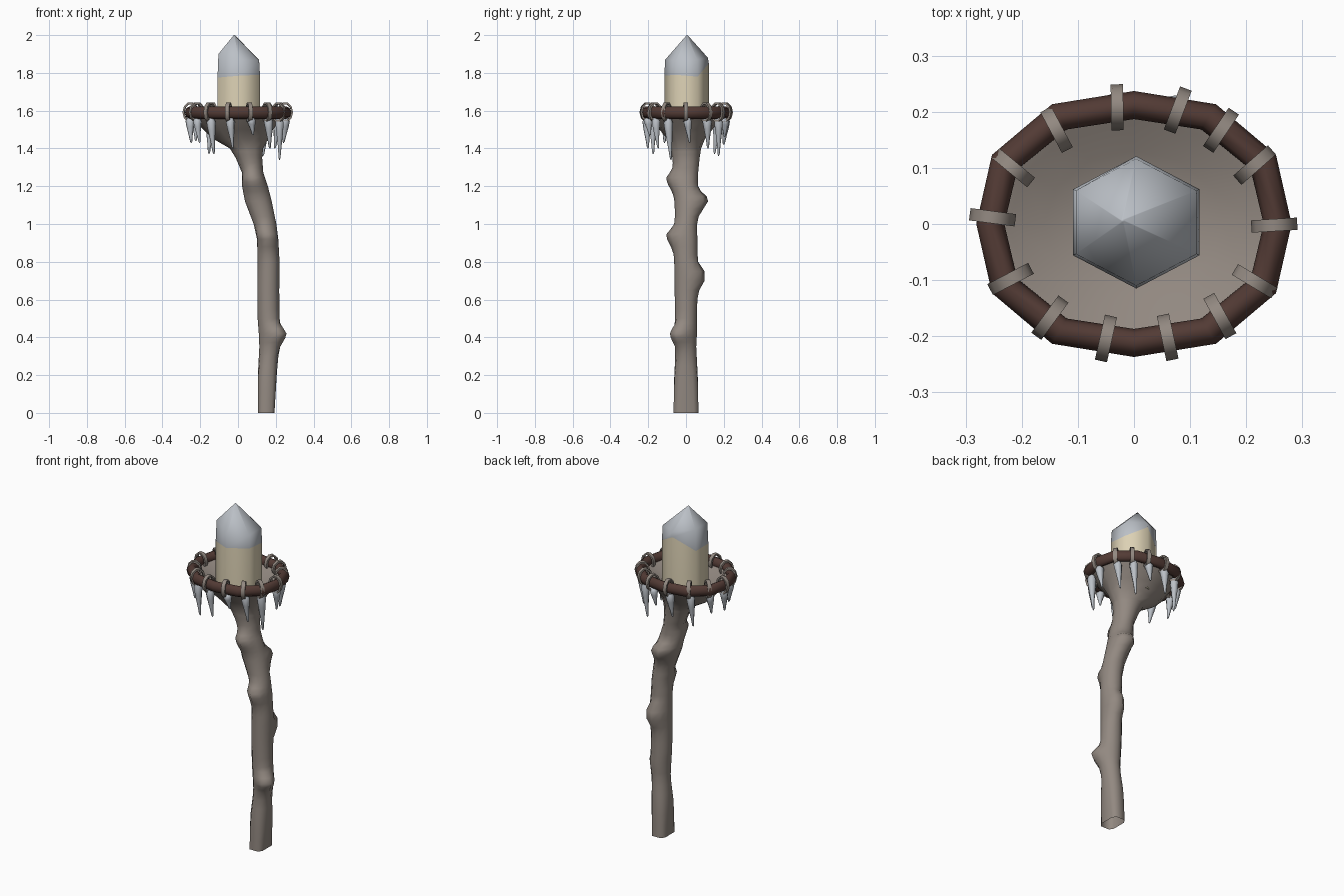
import bpy, bmesh, math, random
from mathutils import Vector, Matrix

if "Cube" in bpy.data.objects:
    bpy.data.objects.remove(bpy.data.objects["Cube"])

random.seed(4)


def material(name, rgb):
    m = bpy.data.materials.new(name)
    m.diffuse_color = (*rgb, 1)
    m.use_nodes = True
    m.node_tree.nodes["Principled BSDF"].inputs["Base Color"].default_value = m.diffuse_color
    return m


WOOD = material("grey wood", (0.29, 0.25, 0.22))
BROWN = material("dark brown", (0.085, 0.043, 0.035))
CREAM = material("cream", (0.72, 0.64, 0.46))
SILVER = material("pale grey crystal", (0.50, 0.53, 0.57))


def loft(name, rings, mats, angle=60, cap_start=False, cap_end=False, closed=False, rule=None):
    """Skin a list of equal-length point rings."""
    bm = bmesh.new()
    vs = [[bm.verts.new(p) for p in r] for r in rings]
    n = len(vs[0])
    pairs = list(zip(range(len(vs) - 1), range(1, len(vs))))
    if closed:
        pairs.append((len(vs) - 1, 0))
    for a, b in pairs:
        for i in range(n):
            j = (i + 1) % n
            f = bm.faces.new((vs[a][i], vs[a][j], vs[b][j], vs[b][i]))
            f.material_index = rule(a) if rule else 0
    if cap_start:
        bm.faces.new(vs[0][::-1])
    if cap_end:
        f = bm.faces.new(vs[-1])
        f.material_index = len(mats) - 1
    bmesh.ops.remove_doubles(bm, verts=bm.verts, dist=1e-5)
    bmesh.ops.recalc_face_normals(bm, faces=bm.faces)
    me = bpy.data.meshes.new(name)
    bm.to_mesh(me)
    bm.free()
    for m in mats:
        me.materials.append(m)
    ob = bpy.data.objects.new(name, me)
    bpy.context.collection.objects.link(ob)
    bpy.ops.object.select_all(action='DESELECT')
    ob.select_set(True)
    bpy.context.view_layer.objects.active = ob
    bpy.ops.object.shade_smooth_by_angle(angle=math.radians(angle))
    return ob


# Gnarled shaft flaring into a bowl: height, centre x, half width, half depth
profile = [(0, .15, .043, .066), (.2, .155, .05, .062), (.35, .165, .052, .054),
           (.42, .166, .056, .058), (.5, .162, .058, .058), (.65, .160, .058, .06),
           (.8, .162, .058, .062), (.92, .157, .056, .06), (1.0, .143, .06, .058),
           (1.12, .107, .07, .06), (1.2, .090, .068, .062), (1.27, .078, .056, .064),
           (1.35, .058, .07, .072), (1.4, .045, .088, .08), (1.45, .015, .145, .1),
           (1.5, 0, .185, .14), (1.55, 0, .225, .185), (1.585, 0, .25, .208),
           (1.575, 0, .225, .185), (1.545, 0, .16, .13), (1.525, 0, .06, .06)]
# Knots: height, direction, size
knots = [(.42, -40, .052), (.73, 80, .05), (.94, -90, .045), (1.13, 80, .062), (1.24, -95, .042)]

rows = []
for p, q in zip(profile, profile[1:]):
    steps = 3 if q[0] < 1.41 and q[0] > p[0] else 1
    rows += [tuple(a + (b - a) * k / steps for a, b in zip(p, q)) for k in range(steps)]
rows.append(profile[-1])
rings = []
for z, cx, hx, hy in rows:
    ring = []
    for i in range(12):
        a = math.radians(30 * i)
        # boxy foot, rounder above
        box = 1 + .3 * max(0, 1 - z / .3)
        x = max(-hx, min(hx, hx * box * math.cos(a)))
        y = max(-hy, min(hy, hy * box * math.sin(a)))
        for kz, kd, amp in knots:
            d = (a - math.radians(kd) + math.pi) % (2 * math.pi) - math.pi
            s = .04 if z > kz else .065
            b = amp * math.exp(-((z - kz) / s) ** 2 - (d / .7) ** 2)
            x += b * math.cos(a)
            y += b * math.sin(a)
        ring.append((cx + x, y, z))
    rings.append(ring)
loft("shaft_and_bowl", rings, [WOOD], 70, cap_end=True)


# Six-sided crystal: cream lower half, pale upper half with an off-centre tip
def hexagon(r, heights):
    return [(.004 + 1.1 * r * math.cos(math.radians(30 + 60 * i)),
             r * math.sin(math.radians(30 + 60 * i)) + .003, h) for i, h in enumerate(heights)]


crystal = [hexagon(.118, [1.47] * 6),
           hexagon(.118, [1.78, 1.85, 1.775, 1.775, 1.785, 1.79]),
           hexagon(.113, [1.87, 1.88, 1.90, 1.90, 1.87, 1.865]),
           [(-.02 + p[0] * .02, .006 + p[1] * .02, 2.0) for p in hexagon(.118, [0] * 6)]]
loft("crystal", crystal, [CREAM, SILVER], 65, cap_start=True, cap_end=True,
     rule=lambda a: 0 if a == 0 else 1)

# Dark oval rim around the bowl
rim = []
for i in range(12):
    a = math.radians(30 * i)
    k = 1.04 if i % 3 else 1.0
    c, s = math.cos(a) * k, math.sin(a) * k
    rim.append([(c * (.256 + .025 * math.cos(t)), s * (.212 + .025 * math.cos(t)),
                 1.59 + .033 * math.sin(t)) for t in (math.tau * j / 8 for j in range(8))])
loft("rim", rim, [BROWN], 60, closed=True)

# Cord loops tied round the rim, each with a hanging fang: x, y, fang tip height
hangers = [(-.252, .012, 1.43), (-.215, .1, 1.44), (-.138, .168, 1.37), (-.03, .208, 1.42),
           (.078, .203, 1.46), (.155, .167, 1.36), (.215, .105, 1.40), (.25, -.002, 1.43),
           (.215, -.102, 1.34), (.153, -.164, 1.40), (.06, -.202, 1.47), (-.05, -.204, 1.40),
           (-.15, -.167, 1.37), (-.22, -.098, 1.43)]
for n, (x, y, tip) in enumerate(hangers, 1):
    ang = math.atan2(y / .212, x / .256)
    ang = math.atan2(math.sin(ang) * .256, math.cos(ang) * .212) + random.uniform(-.12, .12)
    mat = Matrix.Translation((x, y, 1.592)) @ Matrix.Rotation(ang, 4, 'Z')
    loop = []
    for i in range(10):
        t = math.tau * i / 10
        c, s = math.cos(t), math.sin(t)
        loop.append([mat @ Vector((c * r, w, s * (r + .012)))
                     for r, w in ((.031, -.011), (.041, -.011), (.041, .011), (.031, .011))])
    loft(f"cord_loop_{n}", loop, [WOOD], 45, closed=True)

    # fang: widest near the top, tapering to a blunt point
    out = Vector((math.cos(ang), math.sin(ang), 0))
    side = Vector((-out.y, out.x, 0))
    top = Vector((x, y, 1.56)) + side * .008
    length = 1.56 - tip
    fang = []
    for t, r in ((0, .018), (.12, .025), (.35, .02), (.7, .0105), (.95, .006), (1, .002)):
        c = top + side * (.014 * t) - out * (.008 * t * t) - Vector((0, 0, length * t))
        fang.append([c + out * r * math.cos(u) + side * r * math.sin(u)
                     for u in (math.tau * j / 6 for j in range(6))])
    loft(f"fang_{n}", fang, [SILVER], 65, cap_start=True, cap_end=True)
